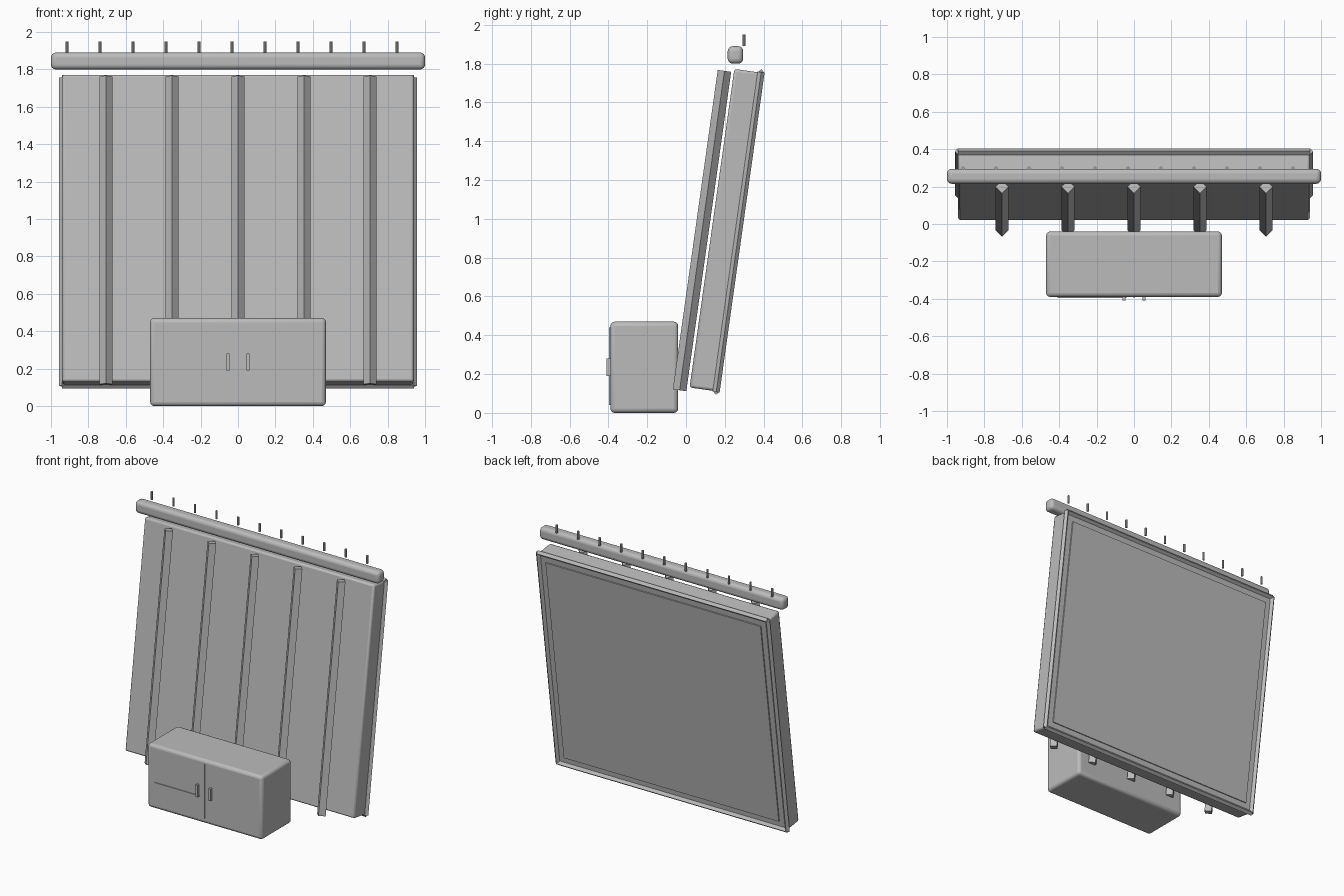
import bpy, bmesh, math
from mathutils import Matrix, Vector

if "Cube" in bpy.data.objects:
    bpy.data.objects.remove(bpy.data.objects["Cube"])

TILT = math.radians(-8)

grey = bpy.data.materials.new("plain grey")
grey.diffuse_color = (0.5, 0.5, 0.5, 1)
grey.use_nodes = True
grey.node_tree.nodes["Principled BSDF"].inputs["Base Color"].default_value = grey.diffuse_color


def finish(name, bm, tilted=False, bevel=0, segments=2):
    mesh = bpy.data.meshes.new(name)
    bm.to_mesh(mesh)
    bm.free()
    ob = bpy.data.objects.new(name, mesh)
    bpy.context.collection.objects.link(ob)
    mesh.materials.append(grey)
    if tilted:
        ob.rotation_euler.x = TILT
    if bevel:
        mod = ob.modifiers.new("bevel", 'BEVEL')
        mod.width = bevel
        mod.segments = segments
        bpy.context.view_layer.objects.active = ob
        ob.select_set(True)
        bpy.ops.object.shade_smooth_by_angle(angle=math.radians(35))
        ob.select_set(False)
    return ob


def box(name, x, y, z, **kw):
    """Box from (min, max) pairs."""
    bm = bmesh.new()
    size = [b - a for a, b in (x, y, z)]
    mid = [(a + b) / 2 for a, b in (x, y, z)]
    bmesh.ops.create_cube(bm, size=1, matrix=Matrix.Translation(mid) @ Matrix.Diagonal((*size, 1)))
    return finish(name, bm, **kw)


def rod(name, start, end, radius, sides, **kw):
    """Prism between two points, one corner turned to the front."""
    a, b = Vector(start), Vector(end)
    axis = b - a
    turn = Matrix.Rotation(math.pi / 2, 4, 'Y') if abs(axis.x) > abs(axis.z) else Matrix()
    bm = bmesh.new()
    bmesh.ops.create_cone(bm, cap_ends=True, segments=sides, radius1=radius, radius2=radius,
                          depth=axis.length, matrix=Matrix.Translation((a + b) / 2) @ turn)
    return finish(name, bm, **kw)


# Leaning panel with a raised sheet on its back
box("panel_body", (-0.94, 0.94), (0, 0.139), (0.132, 1.79), tilted=True, bevel=0.013, segments=2)
box("back_sheet", (-0.88, 0.88), (0.13, 0.147), (0.19, 1.73), tilted=True)

# Diamond-section frame around the back edge
for s, side in ((-1, "left"), (1, "right")):
    rod(f"{side}_frame_rail", (s * 0.94, 0.139, 0.128), (s * 0.94, 0.139, 1.793), 0.018, 4, tilted=True)
for z, side in ((0.132, "bottom"), (1.79, "top")):
    rod(f"{side}_frame_rail", (-0.94, 0.139, z), (0.94, 0.139, z), 0.018, 4, tilted=True)

# Five diamond-section battens on the front
for i in range(5):
    x = (i - 2) * 0.353
    rod(f"batten_{i + 1}", (x, -0.049, 0.111), (x, -0.049, 1.773), 0.035, 4, tilted=True)

# Rounded top beam and its row of pins
box("top_beam", (-1, 1), (0.215, 0.295), (1.8, 1.89), bevel=0.026, segments=4)
for i in range(11):
    x = -0.914 + i * 0.1764
    rod(f"pin_{i + 1}", (x, 0.299, 1.89), (x, 0.299, 1.95), 0.008, 8)

# Cabinet with door seam, drawer seam and two handles
box("cabinet", (-0.47, 0.47), (-0.39, -0.04), (0, 0.47), bevel=0.022, segments=3)
box("door_seam", (-0.003, 0.003), (-0.396, -0.385), (0.04, 0.44))
box("drawer_seam", (-0.41, -0.04), (-0.396, -0.385), (0.193, 0.198))
for s, side in ((-1, "left"), (1, "right")):
    x = s * 0.053
    box(f"{side}_handle", (x - 0.008, x + 0.008), (-0.41, -0.385), (0.19, 0.28))
